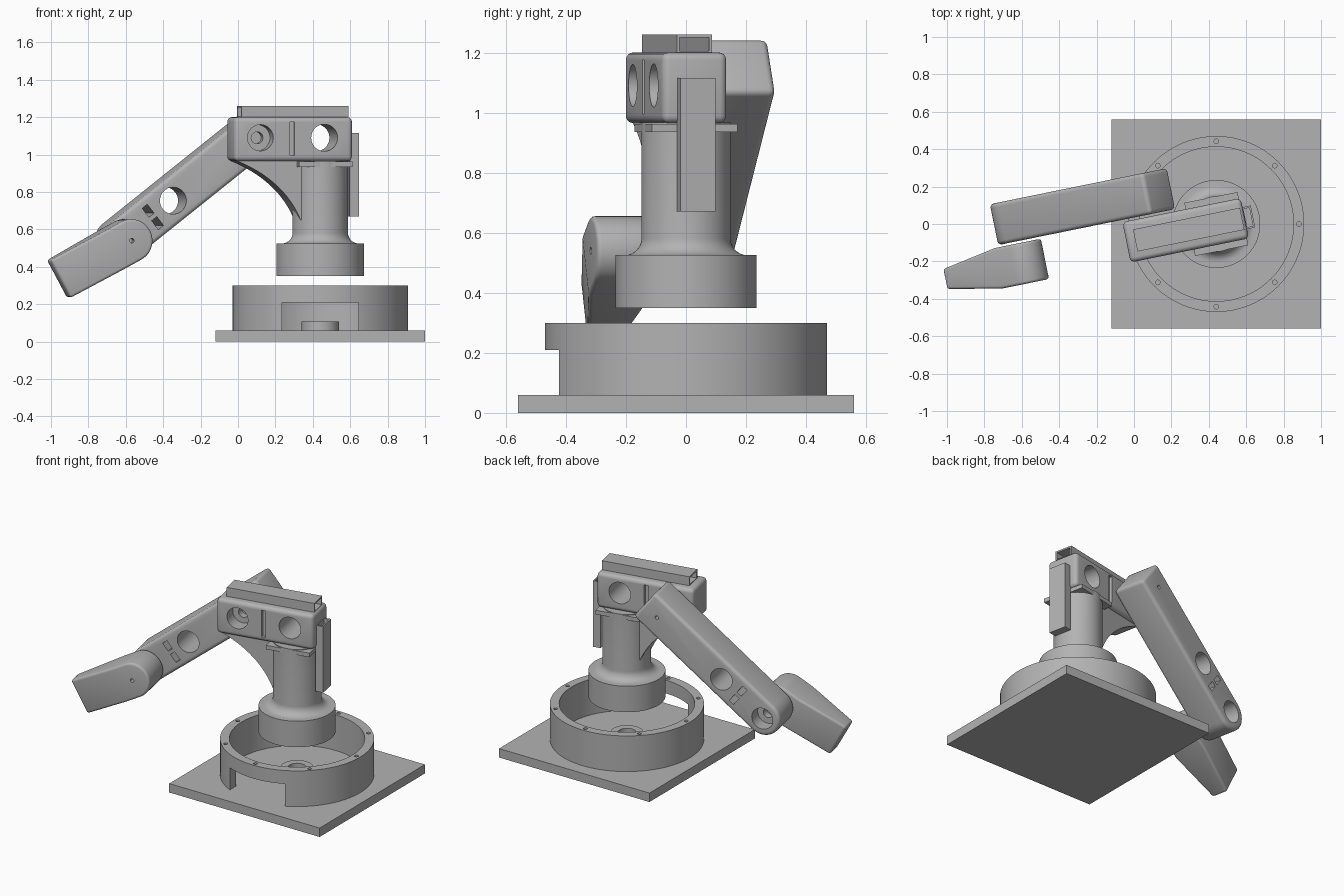
import bpy, bmesh, math
from mathutils import Matrix, Vector

if "Cube" in bpy.data.objects:
    bpy.data.objects.remove(bpy.data.objects["Cube"])

GREY = bpy.data.materials.new("plain grey")
GREY.diffuse_color = (0.45, 0.45, 0.45, 1)
GREY.use_nodes = True
GREY.node_tree.nodes["Principled BSDF"].inputs["Base Color"].default_value = GREY.diffuse_color

BASE = Matrix.Translation((0.44, 0, 0))
TURRET = BASE @ Matrix.Rotation(math.radians(11.5), 4, 'Z')


def joint(x, z, angle):
    """Frame of a limb hinged at (x, z) in the turret plane, its x axis tilted up by angle."""
    return TURRET @ Matrix.Translation((x, 0, z)) @ Matrix.Rotation(-math.radians(angle), 4, 'Y')


def finish(name, bm, frame):
    bmesh.ops.recalc_face_normals(bm, faces=bm.faces)
    me = bpy.data.meshes.new(name)
    bm.to_mesh(me)
    bm.free()
    me.materials.append(GREY)
    ob = bpy.data.objects.new(name, me)
    ob.matrix_world = frame
    bpy.context.collection.objects.link(ob)
    return ob


def apply_mods(ob):
    bpy.context.view_layer.update()
    dg = bpy.context.evaluated_depsgraph_get()
    me = bpy.data.meshes.new_from_object(ob.evaluated_get(dg))
    ob.modifiers.clear()
    ob.data = me


def box(name, lo, hi, frame):
    bm = bmesh.new()
    bmesh.ops.create_cube(bm, size=1)
    for v in bm.verts:
        v.co = [lo[i] + (v.co[i] + 0.5) * (hi[i] - lo[i]) for i in range(3)]
    return finish(name, bm, frame)


def prism(name, pts, y0, y1, frame):
    """Extrude an (x, z) outline along y."""
    bm = bmesh.new()
    face = bm.faces.new([bm.verts.new((x, y0, z)) for x, z in pts])
    ext = bmesh.ops.extrude_face_region(bm, geom=[face])
    for g in ext['geom']:
        if isinstance(g, bmesh.types.BMVert):
            g.co.y = y1
    return finish(name, bm, frame)


def lathe(name, pts, frame, closed=False, n=96):
    """Spin an (r, z) profile round z; closed profiles make rings."""
    bm = bmesh.new()
    vs = [bm.verts.new((r, 0, z)) for r, z in pts]
    es = [bm.edges.new((vs[i], vs[i + 1])) for i in range(len(vs) - 1)]
    if closed:
        es.append(bm.edges.new((vs[-1], vs[0])))
    bmesh.ops.spin(bm, geom=vs + es, axis=(0, 0, 1), cent=(0, 0, 0),
                   angle=2 * math.pi, steps=n, use_duplicate=False)
    bmesh.ops.remove_doubles(bm, verts=bm.verts, dist=1e-5)
    return finish(name, bm, frame)


def rod(a, b, r, frame, n=40):
    """Cylinder cutter from point a to point b."""
    a, b = Vector(a), Vector(b)
    turn = (b - a).to_track_quat('Z', 'Y').to_matrix().to_4x4()
    bm = bmesh.new()
    bmesh.ops.create_cone(bm, cap_ends=True, segments=n, radius1=r, radius2=r, depth=(b - a).length,
                          matrix=Matrix.Translation((a + b) / 2) @ turn)
    return finish("cutter", bm, frame)


def cut(ob, cutters):
    for c in cutters:
        c.hide_render = True
        m = ob.modifiers.new("cut", 'BOOLEAN')
        m.operation, m.solver, m.object = 'DIFFERENCE', 'EXACT', c
        apply_mods(ob)
        bpy.data.objects.remove(c)
    return ob


def soften(ob, w):
    m = ob.modifiers.new("bevel", 'BEVEL')
    m.width, m.segments, m.limit_method, m.angle_limit = w, 4, 'ANGLE', math.radians(40)
    apply_mods(ob)


def round_end(cx, r, a0, a1, n=24):
    return [(cx + r * math.cos(math.radians(a0 + (a1 - a0) * i / n)),
             r * math.sin(math.radians(a0 + (a1 - a0) * i / n))) for i in range(n + 1)]


def socket(x, z, y, side, f):
    """Stepped bearing hole sunk into the face at y, opening towards side."""
    return [rod((x, y + side * 0.05, z), (x, y - side * 0.09, z), 0.07, f),
            rod((x, y + side * 0.05, z), (x, y - side * 0.14, z), 0.032, f)]


# Base plate and open ring housing with screw holes and cable notch
box("base_plate", (-0.56, -0.56, 0), (0.56, 0.56, 0.06), BASE)
ring = lathe("base_ring", [(0.413, 0.06), (0.47, 0.06), (0.47, 0.30), (0.413, 0.30)], BASE, True)
holes = []
for k in range(8):
    a = k * math.pi / 4
    x, y = 0.442 * math.cos(a), 0.442 * math.sin(a)
    holes.append(rod((x, y, 0.22), (x, y, 0.35), 0.0125, BASE, 16))
cut(ring, holes + [box("cutter", (-0.205, -0.6, 0.03), (0.205, -0.1, 0.21), BASE)])
lathe("base_bearing", [(0.055, 0.06), (0.10, 0.06), (0.10, 0.107), (0.055, 0.107)], BASE, True, 48)

# Turning column with flared foot
flare = [(0.205 - 0.057 * math.sin(t * math.pi / 16), 0.582 - 0.057 * math.cos(t * math.pi / 16))
         for t in range(9)]
lathe("turret_column", [(0, 0.35), (0.235, 0.35), (0.235, 0.525)] + flare + [(0.148, 0.967), (0, 0.967)], TURRET)
box("column_collar", (-0.145, -0.145, 0.935), (0.145, 0.145, 0.962), TURRET)

# Curved gusset under the shoulder
p0, p1, p2 = (-0.475, 0.967), (-0.215, 0.865), (-0.124, 0.65)
curve = []
for i in range(17):
    t = i / 16
    curve.append(tuple((1 - t) ** 2 * p0[k] + 2 * t * (1 - t) * p1[k] + t * t * p2[k] for k in (0, 1)))
prism("shoulder_gusset", curve + [(-0.05, 0.65), (-0.05, 0.967)], -0.085, 0.085, TURRET)

# Shoulder housing
shoulder = box("shoulder_housing", (-0.49, -0.11, 0.965), (0.155, 0.11, 1.20), TURRET)
soften(shoulder, 0.025)
cut(shoulder, [rod((0, -0.2, 1.09), (0, 0.2, 1.09), 0.072, TURRET)]
    + socket(-0.349, 1.09, -0.11, -1, TURRET)
    + [box("cutter", (-0.189, min(s * 0.09, s * 0.15), 0.995), (-0.163, max(s * 0.09, s * 0.15), 1.175), TURRET)
       for s in (-1, 1)])

# Hollow rails on top of and behind the shoulder
rail = box("top_rail", (-0.442, -0.06, 1.20), (0.141, 0.06, 1.26), TURRET)
cut(rail, [box("cutter", (-0.5, -0.05, 1.205), (0.2, 0.05, 1.25), TURRET)])
rail = box("rear_rail", (0.148, -0.06, 0.67), (0.20, 0.06, 1.115), TURRET)
cut(rail, [box("cutter", (0.158, -0.05, 0.68), (0.19, 0.05, 1.2), TURRET)])

# Upper arm: square at the shoulder, round at the elbow
ARM = joint(-0.349, 1.09, 38.1)
H = 0.115
arm = prism("upper_arm", [(0.11, -H), (0.11, H)] + round_end(-0.891, H, 90, 270), 0.122, 0.345, ARM)
soften(arm, 0.022)
cut(arm, [rod((-0.545, 0, 0), (-0.545, 0.5, 0), 0.072, ARM),
          rod((0, 0.30, 0), (0, 0.4, 0), 0.012, ARM, 16)]
    + socket(-0.891, 0, 0.345, 1, ARM)
    + [box("cutter", (-0.704, 0, c - 0.03), (-0.668, 0.5, c + 0.03), ARM) for c in (-0.042, 0.042)])

# Forearm: round at the elbow, tapering to a thin square tip
FORE = joint(-1.05, 0.54, 28.5)
fore = prism("forearm", [(-0.43, H), (-0.43, -H)] + round_end(0, H, -90, 90), -0.11, 0.11, FORE)
bm = bmesh.new()
bm.from_mesh(fore.data)
bmesh.ops.bisect_plane(bm, geom=bm.verts[:] + bm.edges[:] + bm.faces[:],
                       plane_co=(-0.1, 0, 0), plane_no=(1, 0, 0))
for v in bm.verts:
    if v.co.x < -0.1:
        v.co.y *= 1 - 0.5 * (-0.1 - v.co.x) / 0.33
bm.to_mesh(fore.data)
bm.free()
soften(fore, 0.015)
cut(fore, [rod((0, -0.2, 0), (0, -0.06, 0), 0.012, FORE, 16)])

# Smooth shading with sharp edges kept
bpy.ops.object.select_all(action='DESELECT')
for ob in bpy.context.scene.objects:
    ob.select_set(True)
    bpy.context.view_layer.objects.active = ob
bpy.ops.object.shade_smooth_by_angle(angle=math.radians(30))
